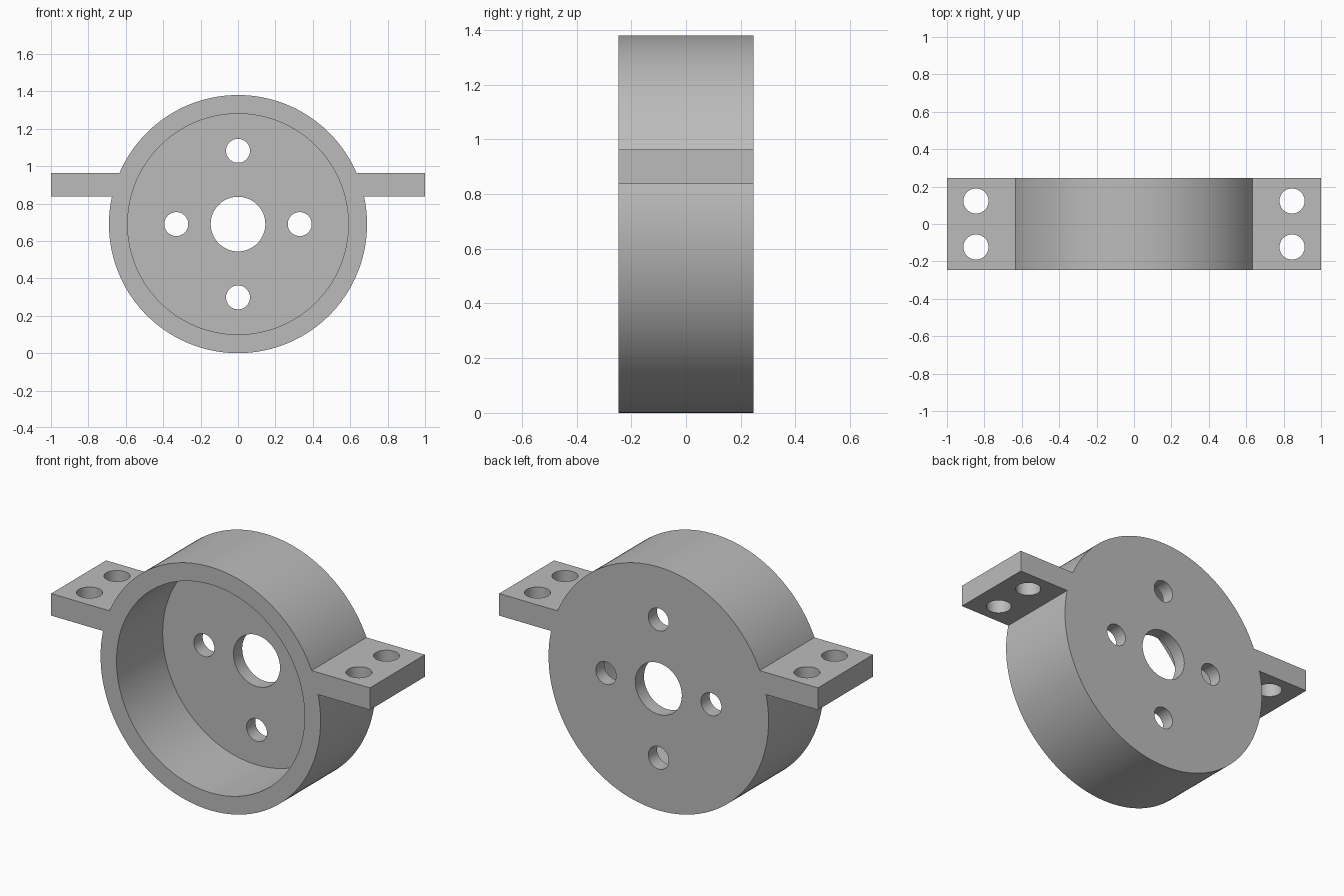
import bpy
from math import pi, radians

if "Cube" in bpy.data.objects:
    bpy.data.objects.remove(bpy.data.objects["Cube"])

R, D, CZ = 0.69, 0.246, 0.69        # outer radius, half depth, axis height
FLOOR = 0.078                       # thickness of the back wall

grey = bpy.data.materials.new("grey")
grey.diffuse_color = (0.5, 0.5, 0.5, 1)
grey.use_nodes = True
grey.node_tree.nodes["Principled BSDF"].inputs["Base Color"].default_value = grey.diffuse_color


def cylinder(name, r, depth, loc, along_y=True, sides=64):
    bpy.ops.mesh.primitive_cylinder_add(
        vertices=sides, radius=r, depth=depth, location=loc,
        rotation=(pi / 2 if along_y else 0, 0, 0))
    ob = bpy.context.object
    ob.name = name
    return ob


def box(name, lo, hi):
    bpy.ops.mesh.primitive_cube_add(size=1, location=[(a + b) / 2 for a, b in zip(lo, hi)])
    ob = bpy.context.object
    ob.name = name
    ob.scale = [b - a for a, b in zip(lo, hi)]
    bpy.ops.object.transform_apply(location=False, rotation=False, scale=True)
    return ob


def combine(target, other, operation):
    mod = target.modifiers.new(operation.lower(), 'BOOLEAN')
    mod.object, mod.operation, mod.solver = other, operation, 'EXACT'
    bpy.context.view_layer.objects.active = target
    bpy.ops.object.modifier_apply(modifier=mod.name)
    bpy.data.objects.remove(other)


# Round cup, open at the front
housing = cylinder("motor_housing", R, 2 * D, (0, 0, CZ), sides=160)

# Mounting tabs on both sides, rooted inside the cup wall
for s in (-1, 1):
    x0, x1 = sorted((s * 0.61, s * 1.0))
    combine(housing, box("mounting_tab", (x0, -D, 0.837), (x1, D, 0.962)), 'UNION')

# Cavity from the front face down to the back wall
front, back = -D - 0.1, D - FLOOR
combine(housing, cylinder("cavity_cutter", 0.59, back - front,
                          (0, (front + back) / 2, CZ), sides=160), 'DIFFERENCE')

# Centre bore and four screw holes through the back wall
for x, z, r in ((0, 0, 0.146), (0.33, 0, 0.064), (-0.33, 0, 0.064),
                (0, 0.392, 0.064), (0, -0.392, 0.064)):
    combine(housing, cylinder("hole_cutter", r, 0.3, (x, D, CZ + z)), 'DIFFERENCE')

# Two vertical screw holes in each tab
for x in (-0.845, 0.845):
    for y in (-0.123, 0.123):
        combine(housing, cylinder("tab_hole_cutter", 0.067, 0.4, (x, y, 0.9), False), 'DIFFERENCE')

housing.data.materials.clear()
housing.data.materials.append(grey)
for p in housing.data.polygons:
    p.material_index = 0
bpy.ops.object.select_all(action='DESELECT')
housing.select_set(True)
bpy.context.view_layer.objects.active = housing
bpy.ops.object.shade_smooth_by_angle(angle=radians(30))
